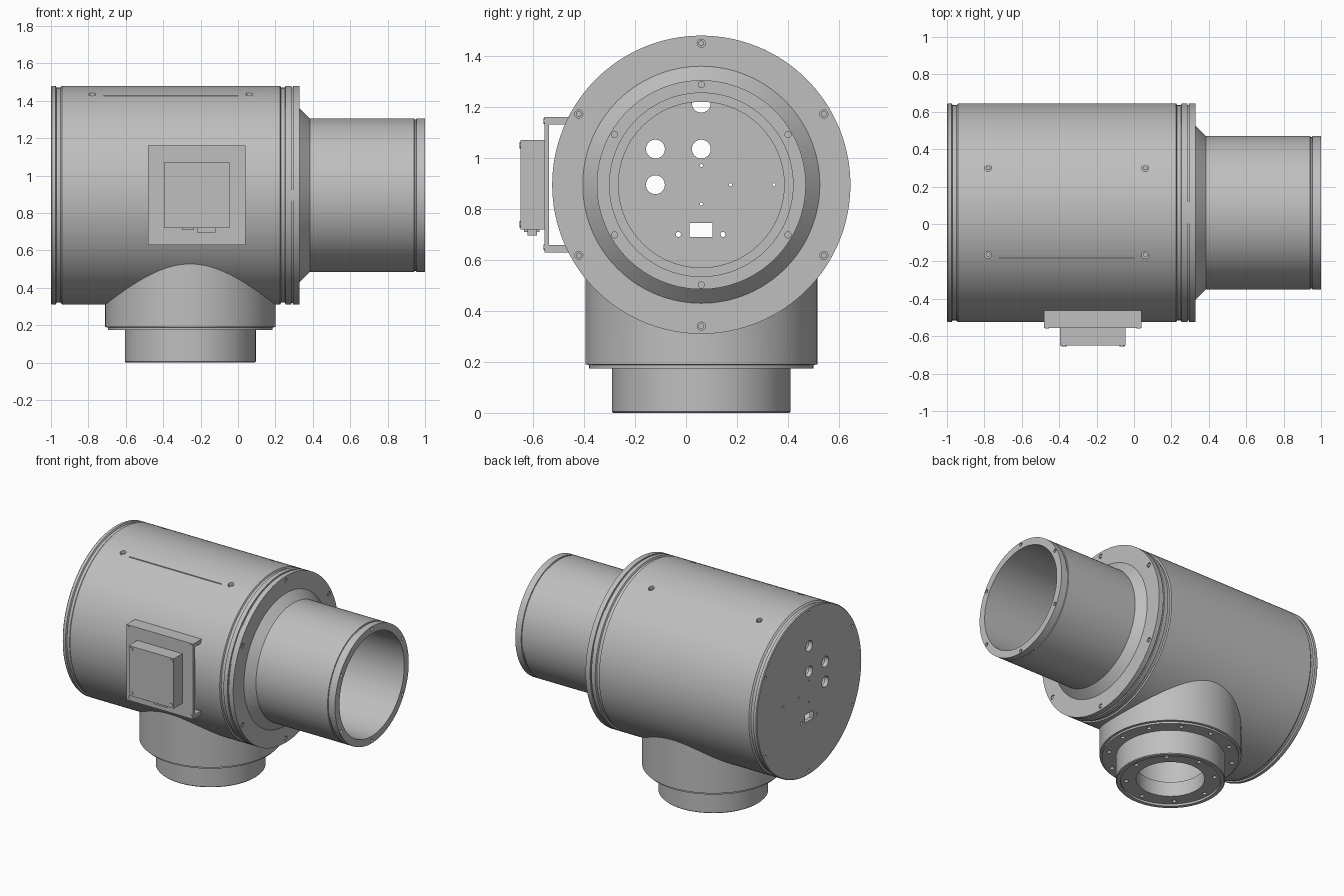
import bpy, bmesh
from math import pi, sin, cos, radians
from mathutils import Vector, Matrix

cube = bpy.data.objects.get("Cube")
if cube:
    bpy.data.objects.remove(cube, do_unlink=True)

GREY = (0.52, 0.52, 0.52, 1)
metal = bpy.data.materials.new("grey metal")
metal.use_nodes = True
metal.diffuse_color = GREY
metal.node_tree.nodes["Principled BSDF"].inputs["Base Color"].default_value = GREY

X, Y, Z = Vector((1, 0, 0)), Vector((0, 1, 0)), Vector((0, 0, 1))
CY, CZ = 0.06, 0.895        # drum axis
NX = -0.255                 # neck axis
SIX = [radians(90 + 60 * i) for i in range(6)]


def along(axis, centre):
    return Matrix.Translation(centre) @ axis.to_track_quat('Z', 'Y').to_matrix().to_4x4()


def finish(name, bm):
    bmesh.ops.recalc_face_normals(bm, faces=bm.faces)
    mesh = bpy.data.meshes.new(name)
    bm.to_mesh(mesh)
    bm.free()
    obj = bpy.data.objects.new(name, mesh)
    obj.data.materials.append(metal)
    bpy.context.collection.objects.link(obj)
    return obj


def lathe(name, profile, axis, centre, steps=128):
    """Revolve a closed (radius, distance) outline around an axis."""
    bm = bmesh.new()
    verts = [bm.verts.new((r, 0, d)) for r, d in profile]
    edges = [bm.edges.new((verts[i - 1], verts[i])) for i in range(len(verts))
             if profile[i - 1][0] + profile[i][0] > 0]
    bmesh.ops.spin(bm, geom=verts + edges, cent=(0, 0, 0), axis=(0, 0, 1),
                   angle=2 * pi, steps=steps)
    bmesh.ops.remove_doubles(bm, verts=bm.verts, dist=1e-5)
    bm.transform(along(axis, centre))
    return finish(name, bm)


def cyl(bm, axis, centre, r, depth, segs=20):
    bmesh.ops.create_cone(bm, cap_ends=True, segments=segs, radius1=r, radius2=r,
                          depth=depth, matrix=along(axis, centre))


def box(bm, lo, hi):
    lo, hi = Vector(lo), Vector(hi)
    bmesh.ops.create_cube(bm, size=1, matrix=Matrix.Translation((lo + hi) / 2)
                          @ Matrix.Diagonal((*(hi - lo), 1)))


def cut(obj, bm):
    """Subtract the shapes in bm, then drop the cutter."""
    cutter = finish("cutter", bm)
    cutter.hide_render = True
    mod = obj.modifiers.new("cut", 'BOOLEAN')
    mod.operation, mod.solver, mod.object = 'DIFFERENCE', 'EXACT', cutter
    bpy.context.view_layer.objects.active = obj
    bpy.ops.object.modifier_apply(modifier="cut")
    bpy.data.objects.remove(cutter, do_unlink=True)


# Hollow drum with grooved rims, tapered shoulder and open tube
drum = lathe("drum_and_tube", [
    (0, -1), (.58, -1), (.585, -.995), (.585, -.975), (.575, -.97), (.575, -.95),
    (.585, -.94), (.585, .225), (.575, .23), (.575, .25), (.585, .255),
    (.585, .285), (.577, .287), (.577, .293), (.585, .295), (.585, .33),
    (.465, .33), (.41, .385), (.41, .942), (.404, .944), (.404, .952),
    (.41, .954), (.41, 1), (.36, 1), (.36, .4), (.325, .4), (.325, .27),
    (.55, .27), (.55, -.97), (0, -.97)], X, (0, CY, CZ))

# End plate openings: cable holes, socket and small fixings
holes = bmesh.new()
for y, z, r in [(-.12, 1.035, .037), (.06, 1.035, .037), (-.12, .895, .037),
                (.06, 1.215, .037), (-.03, .7, .01), (.145, .7, .01),
                (.06, .97, .006), (.175, .895, .006), (.06, .82, .006),
                (.345, .895, .006)]:
    cyl(holes, X, (-.985, y, z), r, .08, 32)
box(holes, (-1.05, .013, .69), (-.9, .103, .745))

# Screw holes around the drum rim, tube end and end plate
for x, ring, r in [(.33, .555, .016), (1, .393, .012), (-1, .555, .01)]:
    for a in SIX:
        cyl(holes, X, (x, CY + ring * cos(a), CZ + ring * sin(a)), r, .04)

# Top fixing holes and the narrow slot beside them
TOP = [(x, y) for x in (-.78, .06) for y in (-.165, .3)]
for x, y in TOP:
    cyl(holes, Z, (x, y, 1.46), .019, .09)
box(holes, (-.72, -.184, 1.415), (.0, -.178, 1.5))
cut(drum, holes)

# Opening from the drum into the neck
bore = bmesh.new()
cyl(bore, Z, (NX, CY, .4), .25, .4, 64)
cut(drum, bore)

# Stepped neck, trimmed to the drum
neck = lathe("neck", [
    (.345, 0), (.35, .005), (.35, .175), (.44, .175), (.44, .188), (.455, .19),
    (.455, .56), (.25, .56), (.25, .12), (.22, .12), (.22, .015), (.32, .015),
    (.32, 0)], Z, (NX, CY, 0))
saddle = bmesh.new()
cyl(saddle, X, (NX, CY, CZ), .578, 1.4, 128)
cut(neck, saddle)
fixings = bmesh.new()
for count, ring, z in [(8, .285, .015), (12, .4, .175)]:
    for i in range(count):
        a = 2 * pi * i / count + pi / 2
        cyl(fixings, Z, (NX + ring * cos(a), CY + ring * sin(a), z), .014, .04)
cut(neck, fixings)

# Mounting bracket on the front
bm = bmesh.new()
box(bm, (-.48, -.555, .63), (.04, -.537, 1.16))
for z in (.63, 1.132):
    box(bm, (-.48, -.54, z), (.04, -.45, z + .028))
finish("bracket", bm)

# Control box with plugs below
bm = bmesh.new()
box(bm, (-.395, -.65, .72), (-.045, -.553, 1.07))
finish("control_box", bm)
bm = bmesh.new()
box(bm, (-.3, -.635, .71), (-.235, -.575, .722))
box(bm, (-.22, -.622, .695), (-.12, -.585, .722))
finish("plugs", bm)

# Screws
bm = bmesh.new()
for x in (-.375, -.065):
    for z in (.74, 1.05):
        cyl(bm, Y, (x, -.65, z), .013, .008)
for x in (-.465, .025):
    for z in (.65, 1.145):
        cyl(bm, Y, (x, -.555, z), .011, .008)
for x, y in TOP:
    cyl(bm, Z, (x, y, 1.417), .012, .016)
for a in SIX:
    cyl(bm, X, (.318, CY + .555 * cos(a), CZ + .555 * sin(a)), .011, .02)
finish("screws", bm)

# Smooth round surfaces, crisp edges
bpy.ops.object.select_all(action='DESELECT')
for obj in bpy.context.collection.objects:
    if obj.type == 'MESH':
        obj.select_set(True)
        bpy.context.view_layer.objects.active = obj
bpy.ops.object.shade_smooth_by_angle(angle=radians(30))
